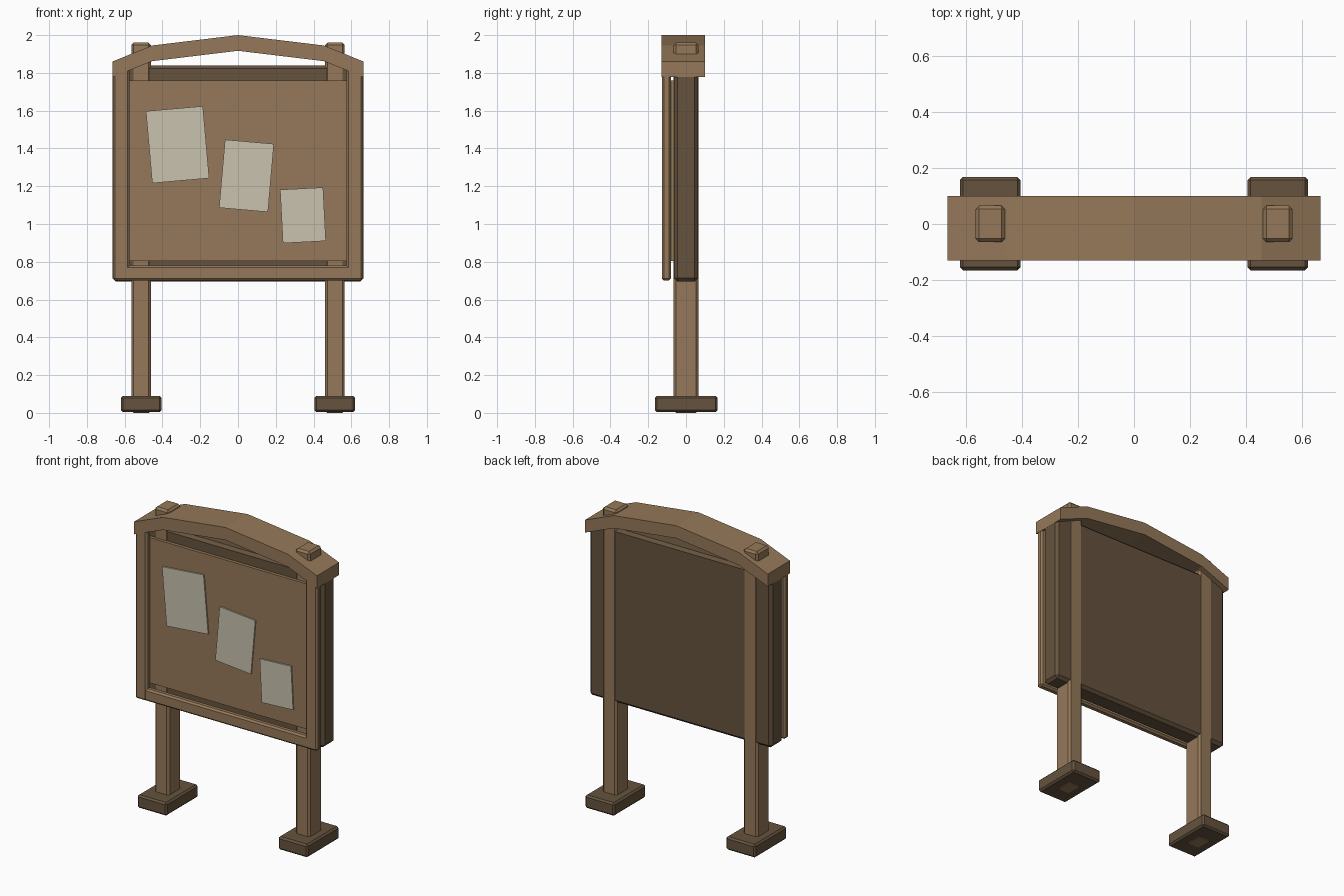
import bpy, bmesh, math
from mathutils import Matrix

old = bpy.data.objects.get("Cube")
if old:
    bpy.data.objects.remove(old, do_unlink=True)


def material(name, rgb):
    m = bpy.data.materials.new(name)
    m.use_nodes = True
    color = (*rgb, 1)
    m.diffuse_color = color
    m.node_tree.nodes["Principled BSDF"].inputs["Base Color"].default_value = color
    return m


wood = material("light wood", (0.30, 0.19, 0.10))
dark = material("dark wood", (0.13, 0.086, 0.047))
paper = material("paper", (0.59, 0.54, 0.43))


def finish(name, bm, mat):
    mesh = bpy.data.meshes.new(name)
    bmesh.ops.recalc_face_normals(bm, faces=bm.faces)
    bm.to_mesh(mesh)
    bm.free()
    mesh.materials.append(mat)
    ob = bpy.data.objects.new(name, mesh)
    bpy.context.collection.objects.link(ob)
    return ob


def box(name, x, y, z, mat, bevel=0.0):
    """Box from (low, high) ranges, with chamfered edges."""
    bm = bmesh.new()
    bmesh.ops.create_cube(bm, size=1)
    for v in bm.verts:
        for i, (lo, hi) in enumerate((x, y, z)):
            v.co[i] = hi if v.co[i] > 0 else lo
    if bevel:
        bmesh.ops.bevel(bm, geom=bm.edges[:], offset=bevel, segments=1, affect='EDGES')
    return finish(name, bm, mat)


def prism(name, outline, y, mat):
    """Extrude an x-z outline along y."""
    bm = bmesh.new()
    face = bm.faces.new([bm.verts.new((px, y[0], pz)) for px, pz in outline])
    ext = bmesh.ops.extrude_face_region(bm, geom=[face])
    moved = [g for g in ext["geom"] if isinstance(g, bmesh.types.BMVert)]
    bmesh.ops.translate(bm, verts=moved, vec=(0, y[1] - y[0], 0))
    return finish(name, bm, mat)


# Posts, feet and frame stiles on both sides
for side, s in (("left", 1), ("right", -1)):
    def span(a, b):
        return tuple(sorted((s * a, s * b)))
    box(side + "_post", span(0.46, 0.565), (-0.065, 0.066), (0, 1.96), wood, 0.013)
    box(side + "_foot", span(0.405, 0.62), (-0.165, 0.168), (0.004, 0.09), dark, 0.011)
    box(side + "_frame_stile", span(0.575, 0.662), (-0.127, -0.08), (0.70, 1.83), wood, 0.011)

# Bottom rail of the frame
box("frame_rail", (-0.655, 0.655), (-0.126, -0.081), (0.70, 0.78), wood, 0.011)

# Backing panel and pin board
box("back_panel", (-0.664, 0.664), (-0.063, 0.064), (0.695, 1.84), dark, 0.018)
box("pin_board", (-0.62, 0.62), (-0.084, -0.055), (0.805, 1.76), wood)

# Arched roof beam
top = [(-0.665, 1.86), (-0.455, 1.945), (0, 2.0), (0.455, 1.945), (0.665, 1.86)]
under = [(x, z - 0.083) for x, z in reversed(top)]
prism("roof_beam", top + under, (-0.13, 0.10), wood)

# Pinned notices: centre x, centre z, width, height, tilt in degrees
notices = (
    (-0.32, 1.42, 0.303, 0.383, 5),
    (0.045, 1.255, 0.26, 0.362, -5),
    (0.344, 1.046, 0.228, 0.284, 3),
)
for i, (x, z, w, h, tilt) in enumerate(notices, 1):
    ob = box(f"notice_{i}", (-w / 2, w / 2), (-0.005, 0.004), (-h / 2, h / 2), paper)
    ob.data.transform(Matrix.Translation((x, -0.088, z))
                      @ Matrix.Rotation(math.radians(-tilt), 4, 'Y'))
